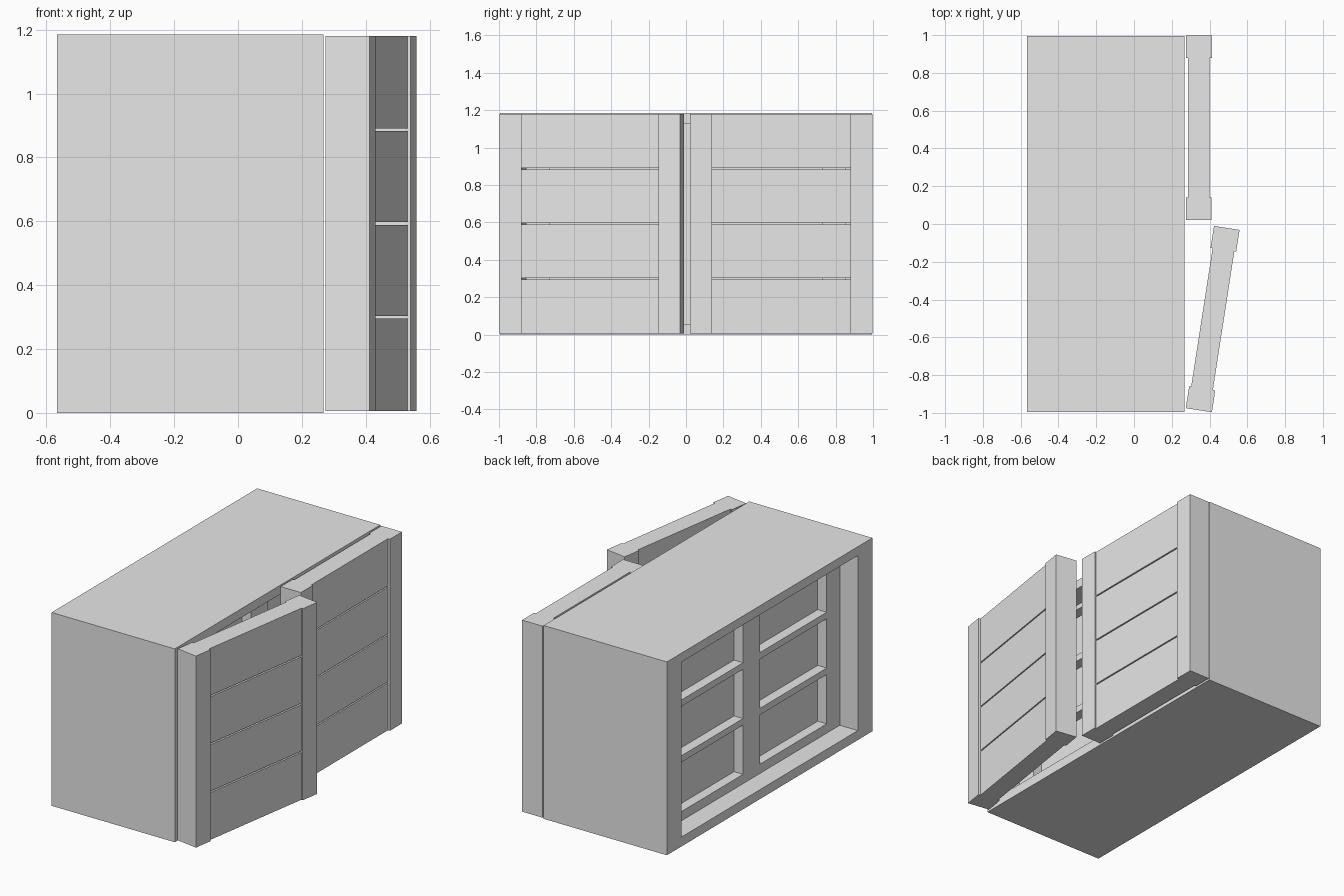
import bpy
import bmesh
from math import radians
from mathutils import Matrix, Vector

old = bpy.data.objects.get("Cube")
if old:
    bpy.data.objects.remove(old, do_unlink=True)

grey = bpy.data.materials.new("light_grey")
grey.use_nodes = True
grey.diffuse_color = (0.8, 0.8, 0.8, 1)
grey.node_tree.nodes["Principled BSDF"].inputs["Base Color"].default_value = (0.8, 0.8, 0.8, 1)


def boxes(name, spans):
    """One object made of boxes, each given as x, y and z ranges."""
    bm = bmesh.new()
    for span in spans:
        low, high = (Vector(c) for c in zip(*span))
        size = high - low
        matrix = Matrix.Translation((low + high) / 2) @ Matrix.Diagonal((*size, 1))
        bmesh.ops.create_cube(bm, size=1, matrix=matrix)
    mesh = bpy.data.meshes.new(name)
    bm.to_mesh(mesh)
    bm.free()
    mesh.materials.append(grey)
    obj = bpy.data.objects.new(name, mesh)
    bpy.context.collection.objects.link(obj)
    return obj


def carve(target, cutter):
    """Subtract the cutter and throw it away."""
    mod = target.modifiers.new("carve", "BOOLEAN")
    mod.operation = "DIFFERENCE"
    mod.solver = "EXACT"
    mod.object = cutter
    bpy.context.view_layer.update()
    graph = bpy.context.evaluated_depsgraph_get()
    result = bpy.data.meshes.new_from_object(target.evaluated_get(graph))
    target.modifiers.clear()
    target.data = result
    bpy.data.objects.remove(cutter, do_unlink=True)


# Cabinet body, with a recess on both long sides
BACK, FRONT, TOP = -0.567, 0.268, 1.185
RECESS, POCKET = 0.122, 0.183
body = boxes("cabinet_body", [((BACK, FRONT), (-0.995, 0.995), (0, TOP))])


def both_sides(depth, y_span, z_span):
    return [((BACK - 0.1, BACK + depth), y_span, z_span),
            ((FRONT - depth, FRONT + 0.1), y_span, z_span)]


carve(body, boxes("recess_cutter", both_sides(RECESS, (-0.854, 0.854), (0.058, 1.13))))

# Two columns of three pockets in each recess
pockets = []
for y_span in ((-0.727, -0.083), (0.083, 0.727)):
    for row in range(3):
        sill = 0.115 + row * 0.342
        pockets += both_sides(POCKET, y_span, (sill, sill + 0.302))
carve(body, boxes("pocket_cutter", pockets))


# Doors: two posts holding four boards with narrow gaps between them
def door(side, length, hinge, angle, mirror):
    low, high, post, gap = 0.006, 1.18, 0.117, 0.008

    def along(a, b):
        return (-b, -a) if mirror else (a, b)

    pitch = (high - low) / 4
    parts = [
        boxes(side + "_hinge_post", [((0, 0.14), along(0, post), (low, high))]),
        boxes(side + "_free_post", [((0, 0.137), along(length - post, length), (low, high))]),
    ]
    boards = []
    for i in range(4):
        bottom = low + i * pitch + (gap / 2 if i else 0)
        top = low + (i + 1) * pitch - (gap / 2 if i < 3 else 0)
        boards.append(((0.011, 0.127), along(post, length - post), (bottom, top)))
    parts.append(boxes(side + "_door_boards", boards))
    for part in parts:
        part.location = hinge
        part.rotation_euler.z = radians(angle)


door("closed", 0.975, (0.274, 0.997, 0), 0, True)
door("open", 0.976, (0.274, -0.975, 0), -8.8, False)
